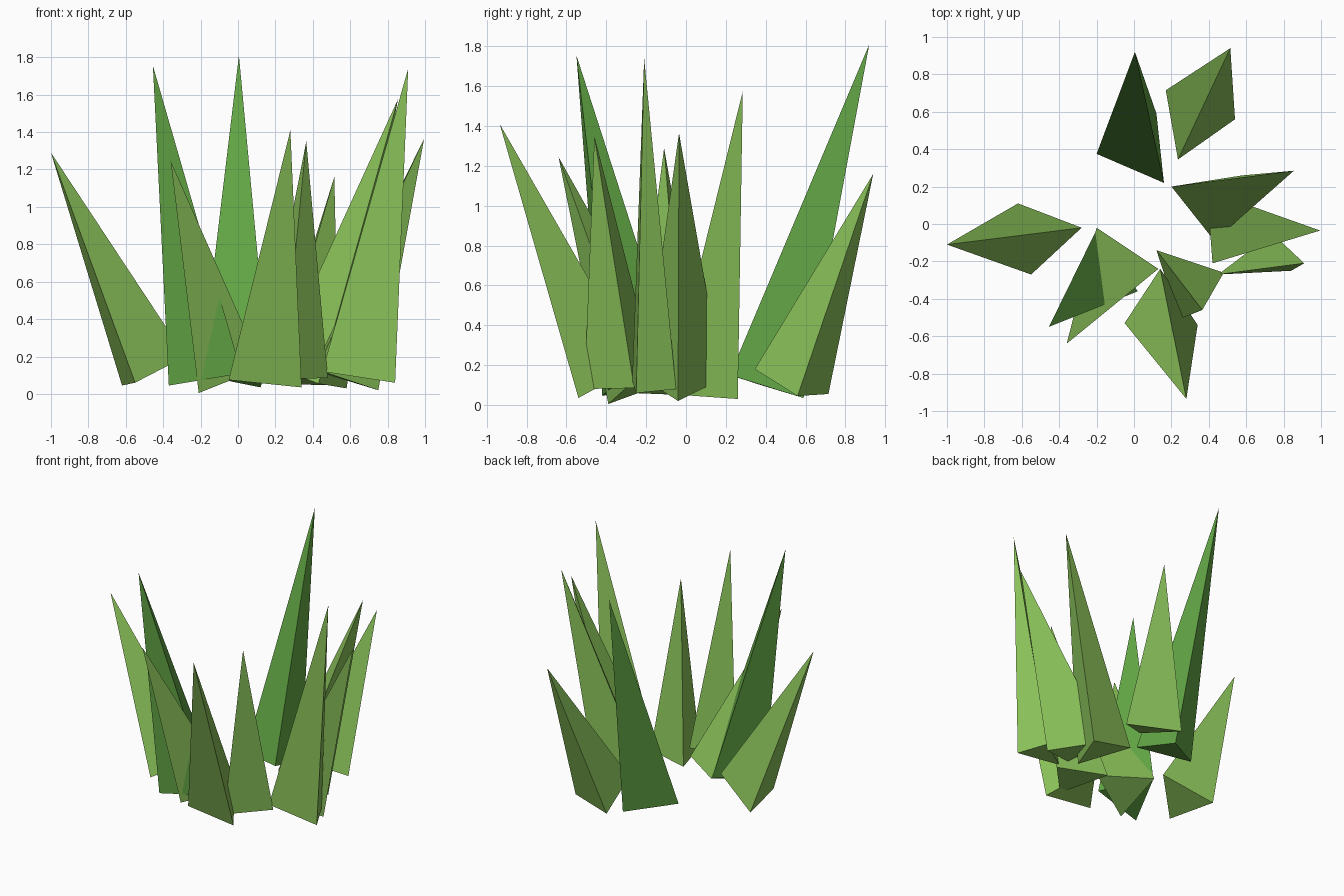
import bpy, bmesh


def material(name, rgb):
    m = bpy.data.materials.new(name)
    m.diffuse_color = (*rgb, 1)
    return m


leaf = material("leaf_green", (0.258, 0.546, 0.102))
deep = material("deep_green", (0.127, 0.392, 0.061))


def blade(name, mat, tip, *base):
    """Sharp three-sided spike: closed triangular foot joined to a leaning tip."""
    bm = bmesh.new()
    t = bm.verts.new(tip)
    foot = [bm.verts.new(p) for p in base]
    bm.faces.new(foot)
    for i in range(3):
        bm.faces.new((foot[i], foot[(i + 1) % 3], t))
    bmesh.ops.recalc_face_normals(bm, faces=bm.faces[:])
    me = bpy.data.meshes.new(name)
    bm.to_mesh(me)
    bm.free()
    me.materials.append(mat)
    ob = bpy.data.objects.new(name, me)
    bpy.context.collection.objects.link(ob)


# Left side blades
blade("left_blade", leaf, (-1.0, -0.11, 1.29),
      (-0.62, 0.11, 0.045), (-0.28, -0.02, 0.20), (-0.55, -0.27, 0.06))
blade("front_left_tall_blade", deep, (-0.455, -0.55, 1.755),
      (-0.20, -0.03, 0.14), (0.02, -0.36, 0.11), (-0.37, -0.42, 0.045))
blade("front_left_short_blade", leaf, (-0.36, -0.64, 1.245),
      (-0.21, -0.39, 0.005), (0.13, -0.24, 0.14), (-0.20, -0.02, 0.14))

# Front blades
blade("front_blade", leaf, (0.28, -0.935, 1.41),
      (-0.05, -0.53, 0.075), (0.34, -0.54, 0.035), (0.14, -0.24, 0.20))
blade("front_inner_blade", leaf, (0.365, -0.46, 1.35),
      (0.12, -0.14, 0.10), (0.48, -0.26, 0.085), (0.24, -0.51, 0.08))

# Right side blades
blade("right_tall_blade", leaf, (0.91, -0.21, 1.74),
      (0.84, -0.25, 0.06), (0.74, -0.05, 0.08), (0.45, -0.27, 0.12))
blade("right_back_blade", leaf, (0.855, 0.285, 1.575),
      (0.20, 0.20, 0.14), (0.43, -0.09, 0.055), (0.58, 0.26, 0.03))
blade("right_outer_blade", leaf, (0.995, -0.035, 1.365),
      (0.75, -0.04, 0.02), (0.42, -0.21, 0.13), (0.39, 0.18, 0.13))

# Back blades
blade("back_tall_blade", deep, (0.005, 0.92, 1.81),
      (-0.20, 0.375, 0.10), (0.16, 0.22, 0.15), (0.12, 0.59, 0.035))
blade("back_right_blade", leaf, (0.515, 0.94, 1.16),
      (0.17, 0.715, 0.055), (0.54, 0.56, 0.045), (0.235, 0.345, 0.18))
